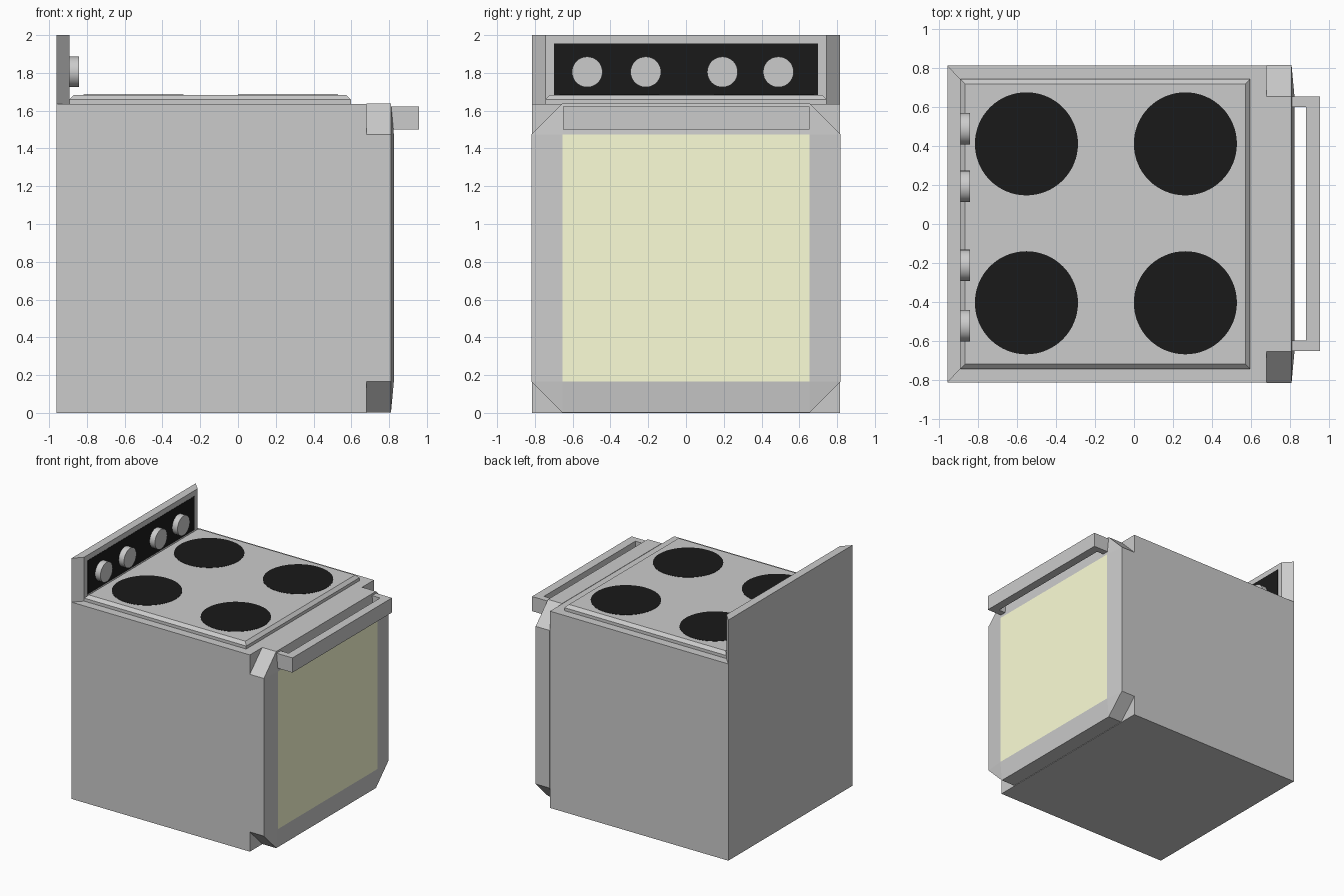
import bpy, bmesh, math

if "Cube" in bpy.data.objects:
    bpy.data.objects.remove(bpy.data.objects["Cube"])


def material(name, rgb):
    m = bpy.data.materials.new(name)
    m.diffuse_color = (*rgb, 1)
    m.use_nodes = True
    m.node_tree.nodes["Principled BSDF"].inputs["Base Color"].default_value = m.diffuse_color
    return m


BLACK = material("black_enamel", (0.01, 0.01, 0.01))
GLASS = material("yellow_glass", (0.98, 1.0, 0.68))


def loft(name, rings, mat=None):
    """Closed solid skinned through rings of equal point count, capped at both ends."""
    bm = bmesh.new()
    vs = [[bm.verts.new(p) for p in ring] for ring in rings]
    n = len(vs[0])
    for a, b in zip(vs, vs[1:]):
        for i in range(n):
            j = (i + 1) % n
            bm.faces.new((a[i], a[j], b[j], b[i]))
    bm.faces.new(vs[0][::-1])
    bm.faces.new(vs[-1])
    bmesh.ops.remove_doubles(bm, verts=bm.verts, dist=1e-4)
    bmesh.ops.recalc_face_normals(bm, faces=bm.faces)
    me = bpy.data.meshes.new(name)
    bm.to_mesh(me)
    bm.free()
    ob = bpy.data.objects.new(name, me)
    bpy.context.collection.objects.link(ob)
    if mat:
        me.materials.append(mat)
    return ob


def rect(x0, x1, y, z):
    return [(x0, -y, z), (x1, -y, z), (x1, y, z), (x0, y, z)]


def prism(name, outline, z0, z1, mat=None):
    return loft(name, [[(x, y, z) for x, y in outline] for z in (z0, z1)], mat)


def cylinder(name, radius, depth, loc, rot=(0, 0, 0), sides=32, mat=None):
    bpy.ops.mesh.primitive_cylinder_add(vertices=sides, radius=radius, depth=depth,
                                        location=loc, rotation=rot)
    ob = bpy.context.object
    ob.name = name
    bpy.ops.object.shade_smooth_by_angle(angle=math.radians(40))
    if mat:
        ob.data.materials.append(mat)
    return ob


# Oven body
loft("oven_body", [rect(-0.96, 0.68, 0.815, 0), rect(-0.96, 0.68, 0.815, 1.635)])

# Backsplash with angled ends, and its black control panel
prism("backsplash", [(-0.96, -0.815), (-0.893, -0.745), (-0.893, 0.745), (-0.96, 0.815)],
      1.635, 2.0)
loft("control_panel", [rect(-0.91, -0.891, 0.70, 1.675), rect(-0.91, -0.891, 0.70, 1.955)], BLACK)

# Control knobs
for i, y in enumerate((-0.523, -0.213, 0.193, 0.489)):
    cylinder(f"knob_{i + 1}", 0.081, 0.06, (-0.872, y, 1.805), (0, math.pi / 2, 0))

# Cooktop plate with bevelled rim
loft("cooktop", [rect(-0.893, 0.597, 0.745, 1.63), rect(-0.893, 0.597, 0.745, 1.66),
                 rect(-0.868, 0.572, 0.72, 1.684)])

# Burners
for i, (x, y) in enumerate((x, y) for x in (-0.553, 0.264) for y in (-0.405, 0.412)):
    cylinder(f"burner_{i + 1}", 0.265, 0.01, (x, y, 1.681), sides=64, mat=BLACK)


# Door: chamfered slab, shallowly domed towards the window
def door_ring(x, h, b=0.655, zc=0.82):
    pts = [(h, -b), (h, b), (b, h), (-b, h), (-h, b), (-h, -b), (-b, -h), (b, -h)]
    return [(x, y, zc + z) for y, z in pts]


door = loft("oven_door", [door_ring(0.674, 0.655), door_ring(0.681, 0.817),
                          door_ring(0.81, 0.817), door_ring(0.825, 0.655)])
door.data.materials.append(None)
door.data.materials.append(GLASS)
for face in door.data.polygons:
    if face.center.x > 0.824:
        face.material_index = 1

# U-shaped door handle
prism("door_handle", [(0.80, -0.652), (0.957, -0.652), (0.957, 0.655), (0.80, 0.655),
                      (0.80, 0.602), (0.885, 0.602), (0.885, -0.599), (0.80, -0.599)],
      1.50, 1.622)
